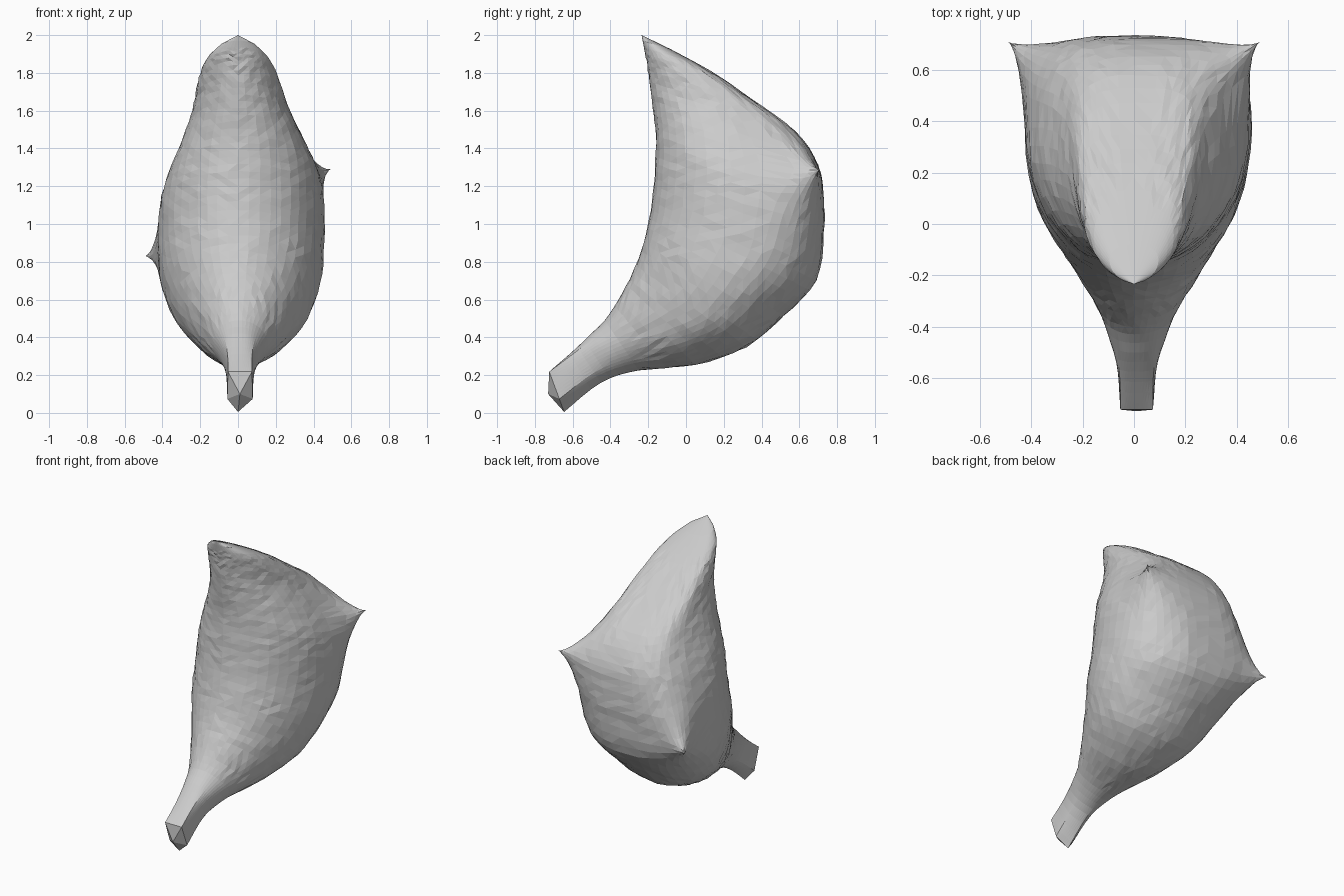
import bpy, bmesh, random
from math import sin, cos, pi
from mathutils import Vector

if "Cube" in bpy.data.objects:
    bpy.data.objects.remove(bpy.data.objects["Cube"])

random.seed(4)
SEG, SUB = 48, 4
STEM_CORNERS = [6, 16, 24, 32, 42]

# tilted rings from stem to tip: front y,z | back y,z | left, right width | left, right squareness
RINGS = [
    (-.73, .235, -.645, .005, .065, .09, 2, 2),
    (-.58, .355, -.45, .16, .075, .10, 2, 2),
    (-.43, .49, -.25, .225, .13, .16, 2, 2),
    (-.335, .64, .05, .255, .23, .27, 2, 2),
    (-.265, .78, .32, .35, .335, .37, 2, 2),
    (-.215, .94, .52, .515, .405, .435, 2.2, 2),
    (-.18, 1.12, .69, .70, .425, .455, 3, 2.2),
    (-.165, 1.28, .73, .95, .415, .455, 3.4, 2.6),
    (-.158, 1.43, .73, 1.13, .37, .43, 3.2, 3.3),
    (-.17, 1.58, .70, 1.31, .30, .355, 3, 4.2),
    (-.19, 1.72, .58, 1.49, .245, .275, 3, 3.6),
    (-.205, 1.84, .35, 1.66, .215, .225, 3, 3.2),
    (-.22, 1.92, .13, 1.81, .175, .175, 2.8, 2.8),
    (-.23, 1.97, -.08, 1.925, .095, .095, 2.2, 2.2),
]


def ring_at(u):
    """Catmull-Rom blend of the ring table."""
    i = min(int(u), len(RINGS) - 2)
    t = u - i
    p = [RINGS[max(0, min(len(RINGS) - 1, i + k))] for k in (-1, 0, 1, 2)]
    return [.5 * (2 * b + (c - a) * t + (2 * a - 5 * b + 4 * c - d) * t * t
                  + (3 * b - a - 3 * c + d) * t ** 3) for a, b, c, d in zip(*p)]


def ring_points(u):
    yf, zf, yb, zb, wl, wr, nl, nr = ring_at(u)
    widest = .4 + .2 * min(1, u / 4)
    n_front = 2 + 1.5 * max(0, 1 - u / 2)
    pts = []
    for k in range(SEG):
        a = 2 * pi * k / SEG
        c, s = -cos(a), sin(a)
        n = n_front if c < 0 else (nr if s > 0 else nl)
        e = 2 / n
        along = abs(c) ** e
        t = widest + (along * (1 - widest) if c > 0 else -along * widest)
        x = abs(s) ** e * (wr if s > 0 else -wl) if abs(s) > 1e-6 else 0
        pts.append(Vector((x, yf + (yb - yf) * t, zf + (zb - zf) * t)))
    # stem turns into a five-sided bar towards its end
    blend = max(0, 1 - u / 1.5)
    if blend:
        old = [p.copy() for p in pts]
        for a, b in zip(STEM_CORNERS, STEM_CORNERS[1:] + STEM_CORNERS[:1]):
            span = (b - a) % SEG
            for m in range(span):
                flat = old[a].lerp(old[b], m / span)
                pts[(a + m) % SEG] = old[(a + m) % SEG].lerp(flat, blend)
    return pts


# body lofted from the stem to the pointed top
bm = bmesh.new()
rows = []
count = (len(RINGS) - 1) * SUB
for r in range(count + 1):
    row = []
    for p in ring_points(r / SUB):
        if SUB * 2 < r < count - 3:
            p += Vector([random.uniform(-.003, .003) for _ in range(3)])
        row.append(bm.verts.new(p))
    rows.append(row)
for a, b in zip(rows, rows[1:]):
    for k in range(SEG):
        j = (k + 1) % SEG
        bm.faces.new((a[k], a[j], b[j], b[k]))

# cut end of the stem and the top point
stem_end = bm.verts.new((.01, -.73, .10))
top_tip = bm.verts.new((0, -.235, 2.0))
for k in range(SEG):
    j = (k + 1) % SEG
    bm.faces.new((stem_end, rows[0][j], rows[0][k]))
    bm.faces.new((top_tip, rows[-1][k], rows[-1][j]))

# two back corners drawn out into flared spikes
for tip in (Vector((-.49, .71, .83)), Vector((.49, .71, 1.29))):
    reach = {v: (v.co - tip).length for v in bm.verts}
    closest = min(reach.values())
    for v, d in reach.items():
        if d - closest < .45:
            v.co += (tip - v.co) * (1 - (d - closest) / .45) ** 5

bmesh.ops.triangulate(bm, faces=bm.faces[:])
bmesh.ops.recalc_face_normals(bm, faces=bm.faces[:])
mesh = bpy.data.meshes.new("pod_body")
bm.to_mesh(mesh)
bm.free()
bpy.context.collection.objects.link(bpy.data.objects.new("pod_body", mesh))
